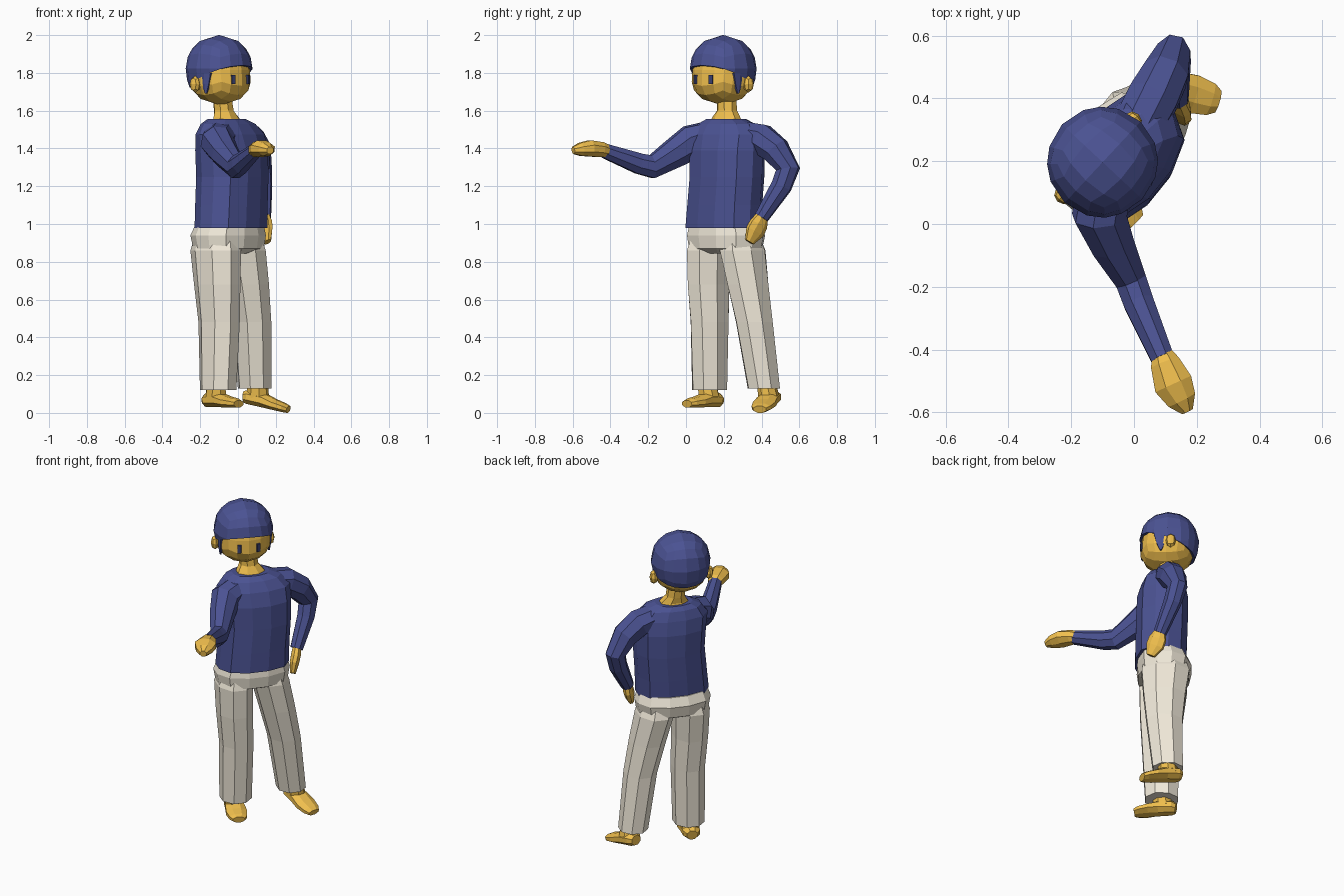
import bpy, bmesh
from math import sin, cos, pi, radians
from mathutils import Vector, Matrix


def material(name, rgb):
    m = bpy.data.materials.new(name)
    m.diffuse_color = (*rgb, 1)
    return m


BLUE = material("blue_cloth", (0.07, 0.085, 0.29))
SKIN = material("golden_skin", (0.87, 0.52, 0.075))
CREAM = material("cream_cloth", (0.88, 0.82, 0.70))
DARK = material("eye_dark", (0.04, 0.05, 0.16))


def finish(name, bm, mat):
    bmesh.ops.recalc_face_normals(bm, faces=bm.faces)
    me = bpy.data.meshes.new(name)
    bm.to_mesh(me)
    bm.free()
    me.materials.append(mat)
    ob = bpy.data.objects.new(name, me)
    bpy.context.collection.objects.link(ob)
    return ob


def heading(deg):
    return Vector((cos(radians(deg)), sin(radians(deg)), 0))


def tube(name, rings, mat, ref, n=8, p=2.3, level=False):
    """Loft rings (x, y, z, half_width, half_depth); ref points along the width."""
    bm = bmesh.new()
    ref = Vector(ref).normalized()
    pts = [Vector(r[:3]) for r in rings]
    loops = []
    for i, (c, r) in enumerate(zip(pts, rings)):
        t = Vector((0, 0, 0))
        if i > 0:
            t += (c - pts[i - 1]).normalized()
        if i < len(pts) - 1:
            t += (pts[i + 1] - c).normalized()
        t = Vector((0, 0, 1)) if level else t.normalized()
        u = (ref - t * ref.dot(t)).normalized()
        v = t.cross(u)
        loop = []
        for k in range(n):
            a = 2 * pi * (k + 0.5) / n
            f = (abs(cos(a)) ** p + abs(sin(a)) ** p) ** (-1 / p)
            loop.append(bm.verts.new(c + u * r[3] * f * cos(a) + v * r[4] * f * sin(a)))
        loops.append(loop)
    for lo, hi in zip(loops, loops[1:]):
        for k in range(n):
            bm.faces.new((lo[k], lo[(k + 1) % n], hi[(k + 1) % n], hi[k]))
    bm.faces.new(loops[0])
    bm.faces.new(loops[-1])
    return finish(name, bm, mat)


def ball(center, radii, turn, cuts=3):
    """Faceted ball made from a gridded cube."""
    bm = bmesh.new()
    bmesh.ops.create_cube(bm, size=2)
    bmesh.ops.subdivide_edges(bm, edges=bm.edges, cuts=cuts, use_grid_fill=True)
    for v in bm.verts:
        v.co.normalize()
    m = (Matrix.Translation(center) @ Matrix.Rotation(radians(turn), 4, 'Z')
         @ Matrix.Diagonal((*radii, 1)))
    bmesh.ops.transform(bm, matrix=m, verts=bm.verts)
    return bm


BODY = heading(51)      # across the shoulders
FACE = -43              # where the head looks
face, side = heading(FACE), heading(FACE + 90)
HEAD = Vector((-0.10, 0.197, 1.815))

# Head with a fuller jaw and a flattened crown under the hair
bm = ball(HEAD, (0.163, 0.163, 0.187), FACE)
for v in bm.verts:
    if v.co.z < 1.78:
        k = 1 + 0.12 * min(1, (1.78 - v.co.z) / 0.08)
        v.co.x = HEAD.x + (v.co.x - HEAD.x) * k + 0.01 * face.x
        v.co.y = HEAD.y + (v.co.y - HEAD.y) * k + 0.01 * face.y
    elif v.co.z > HEAD.z:
        v.co.z = HEAD.z + (v.co.z - HEAD.z) * 0.85
finish("head", bm, SKIN)

# Hair cap, cut by a plane that drops toward the nape
bm = ball(HEAD + Vector((0, 0, 0.008)), (0.177, 0.177, 0.178), FACE)
bmesh.ops.bisect_plane(bm, geom=bm.verts[:] + bm.edges[:] + bm.faces[:],
                       plane_co=HEAD - Vector((0, 0, 0.047)),
                       plane_no=Vector((0, 0, 1)) - face * 0.42, clear_inner=True)
for v in bm.verts:      # keep the nape outside the fuller jaw
    if v.co.z < 1.78:
        v.co -= face * 0.25 * (1.78 - v.co.z)
hair = finish("hair", bm, BLUE)
mod = hair.modifiers.new("thickness", 'SOLIDIFY')
mod.thickness = 0.015

# Ears, sideburns and eyes
for s, label in ((-1, "right"), (1, "left")):
    c = HEAD + side * s * 0.164 - face * 0.02 + Vector((0, 0, -0.075))
    finish(label + "_ear", ball(c, (0.03, 0.026, 0.045), FACE, 1), SKIN)
    c = HEAD + side * s * 0.144 + face * 0.04
    tube(label + "_sideburn", [(c.x, c.y, 1.69, 0.006, 0.006), (c.x, c.y, 1.74, 0.028, 0.014),
                               (c.x, c.y, 1.80, 0.045, 0.018)], BLUE, face, 6, level=True)
    d = heading(FACE + s * 20)
    c = HEAD + d * 0.163
    tube(label + "_eye", [(c.x, c.y, 1.74, 0.012, 0.01), (c.x, c.y, 1.79, 0.012, 0.01)],
         DARK, heading(FACE + s * 20 + 90), 4, 8, level=True)

# Neck flaring into the collar
tube("neck", [(-0.058, 0.213, 1.535, 0.09, 0.075), (-0.062, 0.213, 1.563, 0.082, 0.06),
              (-0.075, 0.217, 1.60, 0.055, 0.052), (-0.085, 0.215, 1.68, 0.052, 0.05)],
     SKIN, BODY, 8, level=True)

# Shirt body
tube("shirt", [(-0.037, 0.197, 0.98, 0.215, 0.15), (-0.035, 0.205, 1.10, 0.21, 0.152),
               (-0.03, 0.217, 1.25, 0.208, 0.153), (-0.034, 0.217, 1.39, 0.214, 0.15),
               (-0.042, 0.215, 1.475, 0.217, 0.13), (-0.052, 0.215, 1.53, 0.17, 0.105),
               (-0.06, 0.213, 1.556, 0.11, 0.08)], BLUE, BODY, 12, 2.6, level=True)

# Right arm, reaching out
tube("right_sleeve", [(-0.09, 0.12, 1.47, 0.085, 0.075), (-0.11, 0.03, 1.435, 0.088, 0.093),
                      (-0.07, -0.06, 1.375, 0.073, 0.08), (-0.01, -0.18, 1.303, 0.053, 0.064),
                      (0.015, -0.25, 1.32, 0.051, 0.057), (0.092, -0.43, 1.387, 0.039, 0.04)],
     BLUE, (1, 0.35, 0), 8)
tube("right_hand", [(0.088, -0.41, 1.383, 0.033, 0.033), (0.10, -0.445, 1.393, 0.05, 0.042),
                    (0.125, -0.51, 1.40, 0.066, 0.045), (0.152, -0.56, 1.395, 0.05, 0.036),
                    (0.17, -0.597, 1.39, 0.02, 0.02)], SKIN, (1, 0.4, 0), 8)

# Left arm, hand on the hip
tube("left_sleeve", [(0.01, 0.31, 1.475, 0.082, 0.07), (0.06, 0.40, 1.45, 0.085, 0.083),
                     (0.10, 0.475, 1.39, 0.076, 0.077), (0.123, 0.54, 1.29, 0.056, 0.064),
                     (0.130, 0.505, 1.20, 0.051, 0.056), (0.137, 0.40, 1.035, 0.038, 0.039)],
     BLUE, (1, -0.2, 0), 8)
tube("left_hand", [(0.138, 0.405, 1.05, 0.026, 0.03), (0.143, 0.385, 1.0, 0.03, 0.054),
                   (0.146, 0.365, 0.96, 0.029, 0.056), (0.155, 0.335, 0.905, 0.018, 0.027)],
     SKIN, (1, 0.7, 0), 8)

# Trousers: seat and two legs that taper into it
tube("trouser_seat", [(-0.05, 0.21, 0.845, 0.10, 0.10), (-0.05, 0.21, 0.87, 0.212, 0.15),
                      (-0.052, 0.212, 0.94, 0.224, 0.162), (-0.045, 0.207, 0.995, 0.205, 0.146)],
     CREAM, BODY, 12, 2.4, level=True)
tube("right_trouser_leg", [(-0.105, 0.125, 0.12, 0.092, 0.10), (-0.10, 0.125, 0.48, 0.097, 0.116),
                           (-0.11, 0.12, 0.68, 0.103, 0.132), (-0.118, 0.125, 0.86, 0.108, 0.146),
                           (-0.112, 0.135, 0.95, 0.09, 0.12)], CREAM, BODY, 8, level=True)
tube("left_trouser_leg", [(0.088, 0.412, 0.13, 0.085, 0.092), (0.072, 0.362, 0.48, 0.095, 0.11),
                          (0.044, 0.328, 0.68, 0.104, 0.128), (0.012, 0.30, 0.86, 0.110, 0.146),
                          (0.005, 0.285, 0.95, 0.09, 0.12)], CREAM, BODY, 8, level=True)


# Ankles and bare feet: distance along foot, centre height, half width, half height
def foot(label, x, y, deg, lift, slope):
    d = heading(deg)
    tube(label + "_ankle", [(x, y, 0.045 + lift, 0.055, 0.06),
                            (x, y - 0.012, 0.11 + lift, 0.05, 0.055)],
         SKIN, heading(deg + 90), 8, level=True)
    prof = [(-0.075, 0.035, 0.032, 0.03), (-0.05, 0.04, 0.05, 0.038), (0.03, 0.04, 0.056, 0.038),
            (0.09, 0.03, 0.062, 0.029), (0.145, 0.024, 0.052, 0.024), (0.170, 0.02, 0.036, 0.019)]
    tube(label + "_foot", [(x + d.x * s, y + d.y * s, z + lift - slope * s, w, h)
                           for s, z, w, h in prof], SKIN, heading(deg + 90), 8, 4)


foot("right", -0.117, 0.125, -45, 0.028, 0)
foot("left", 0.104, 0.44, -17, 0.034, 0.21)
